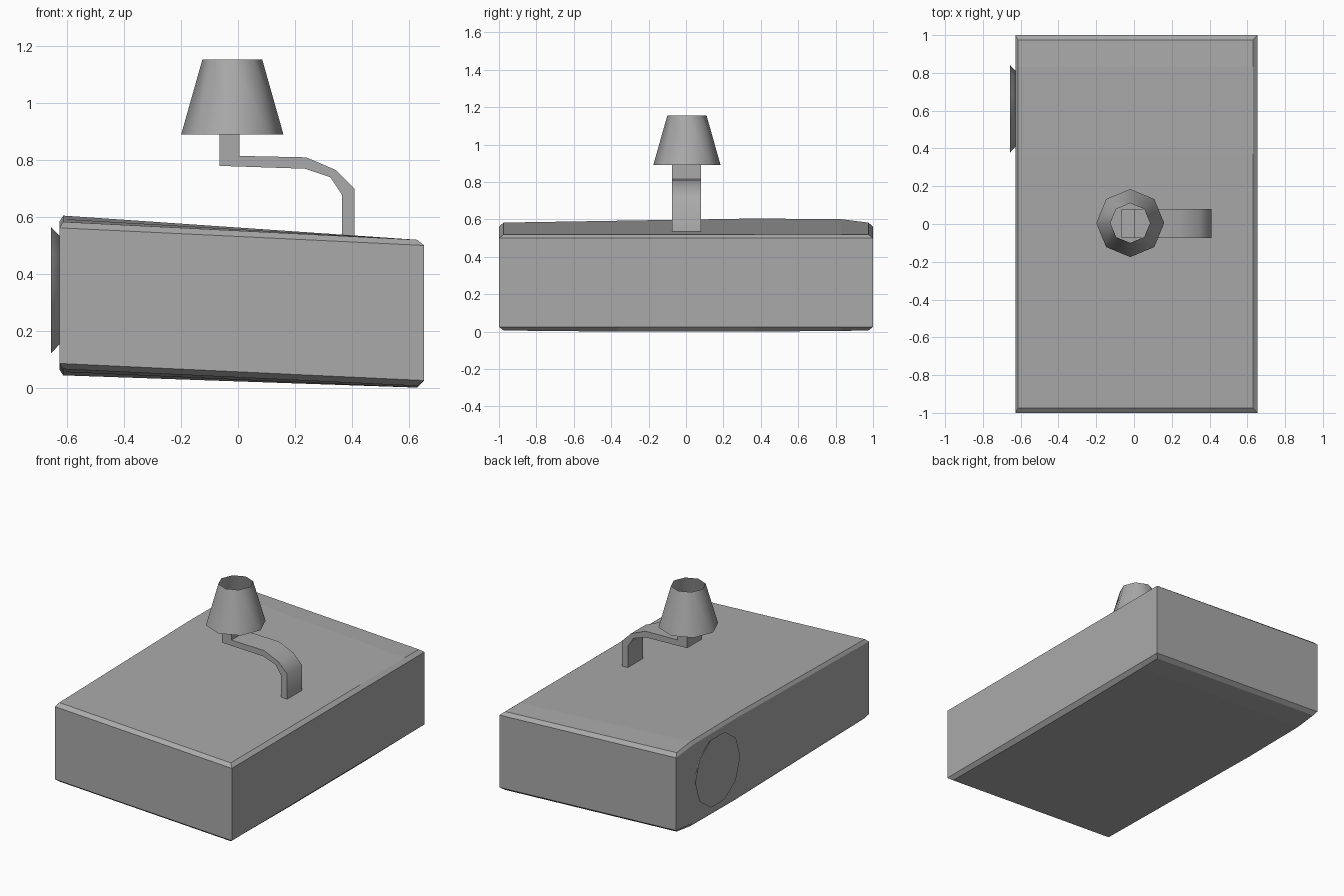
import bpy, bmesh
from math import pi
from mathutils import Matrix, Vector

cube = bpy.data.objects.get("Cube")
if cube:
    bpy.data.objects.remove(cube, do_unlink=True)

GREY = (0.40, 0.40, 0.40, 1)
grey = bpy.data.materials.new("plain_grey")
grey.use_nodes = True
grey.diffuse_color = GREY
grey.node_tree.nodes["Principled BSDF"].inputs["Base Color"].default_value = GREY


def finish(name, bm, smooth=None):
    """Turn a bmesh into a named object, smooth below the given angle."""
    bmesh.ops.recalc_face_normals(bm, faces=bm.faces)
    mesh = bpy.data.meshes.new(name)
    bm.to_mesh(mesh)
    bm.free()
    mesh.materials.append(grey)
    obj = bpy.data.objects.new(name, mesh)
    bpy.context.collection.objects.link(obj)
    if smooth:
        bpy.ops.object.select_all(action='DESELECT')
        obj.select_set(True)
        bpy.context.view_layer.objects.active = obj
        bpy.ops.object.shade_smooth_by_angle(angle=smooth)
    return obj


def frustum(name, sides, r1, r2, depth, matrix, caps):
    bm = bmesh.new()
    bmesh.ops.create_cone(bm, cap_ends=caps, segments=sides, radius1=r1,
                          radius2=r2, depth=depth, matrix=matrix)
    return finish(name, bm, pi / 3)


# Tilted body: chamfered sections along y, bulging on the left edge of the front
# each station: outer y, inset y, left bulge, right bulge underneath
stations = [(-1, -0.975, 0, 0), (-0.36, -0.36, 0.01, 0.006),
            (0.37, 0.37, 0.022, 0.006), (0.83, 0.83, 0.018, 0.002),
            (1, 0.975, 0, 0)]
bm = bmesh.new()
rings = []
for yo, yi, left, right in stations:
    section = [(-0.615, yi, 0.065 - left), (0.63, yi, 0.006 - right),
               (0.655, yo, 0.025), (0.655, yo, 0.50),
               (0.63, yi, 0.52), (-0.615, yi, 0.583 + left),
               (-0.628, yo, 0.562 + left), (-0.628, yo, 0.085 - left)]
    rings.append([bm.verts.new(p) for p in section])
for a, b in zip(rings, rings[1:]):
    for i in range(8):
        j = (i + 1) % 8
        bm.faces.new((a[i], a[j], b[j], b[i]))
for r in (rings[0], rings[-1]):
    bm.faces.new((r[7], r[0], r[1], r[2]))
    bm.faces.new((r[2], r[3], r[6], r[7]))
    bm.faces.new((r[3], r[4], r[5], r[6]))
finish("body", bm)

# Round knob on the side, flaring outwards
frustum("side_knob", 10, 0.195, 0.233, 0.035,
        Matrix.Translation((-0.64, 0.61, 0.343)) @ Matrix.Rotation(-pi / 2, 4, 'Y'),
        True)

# Curved flat arm with an upright post at its end
lower = [(-0.065, 0.78), (0.235, 0.77), (0.325, 0.74), (0.365, 0.68), (0.365, 0.50)]
upper = [(0.005, 0.815), (0.24, 0.81), (0.345, 0.765), (0.41, 0.70), (0.41, 0.50)]
post_top = [(0.005, 0.89), (-0.065, 0.89)]
bm = bmesh.new()
outline = lower + upper[::-1] + post_top
face = bm.faces.new([bm.verts.new((x, -0.075, z)) for x, z in outline])
side = bmesh.ops.extrude_face_region(bm, geom=[face])
bmesh.ops.translate(bm, vec=Vector((0, 0.155, 0)),
                    verts=[v for v in side["geom"] if isinstance(v, bmesh.types.BMVert)])
finish("lamp_arm", bm, pi / 4)

# Open lamp shade
frustum("lamp_shade", 8, 0.18, 0.105, 0.265,
        Matrix.Translation((-0.02, 0.005, 1.0225)), False)
